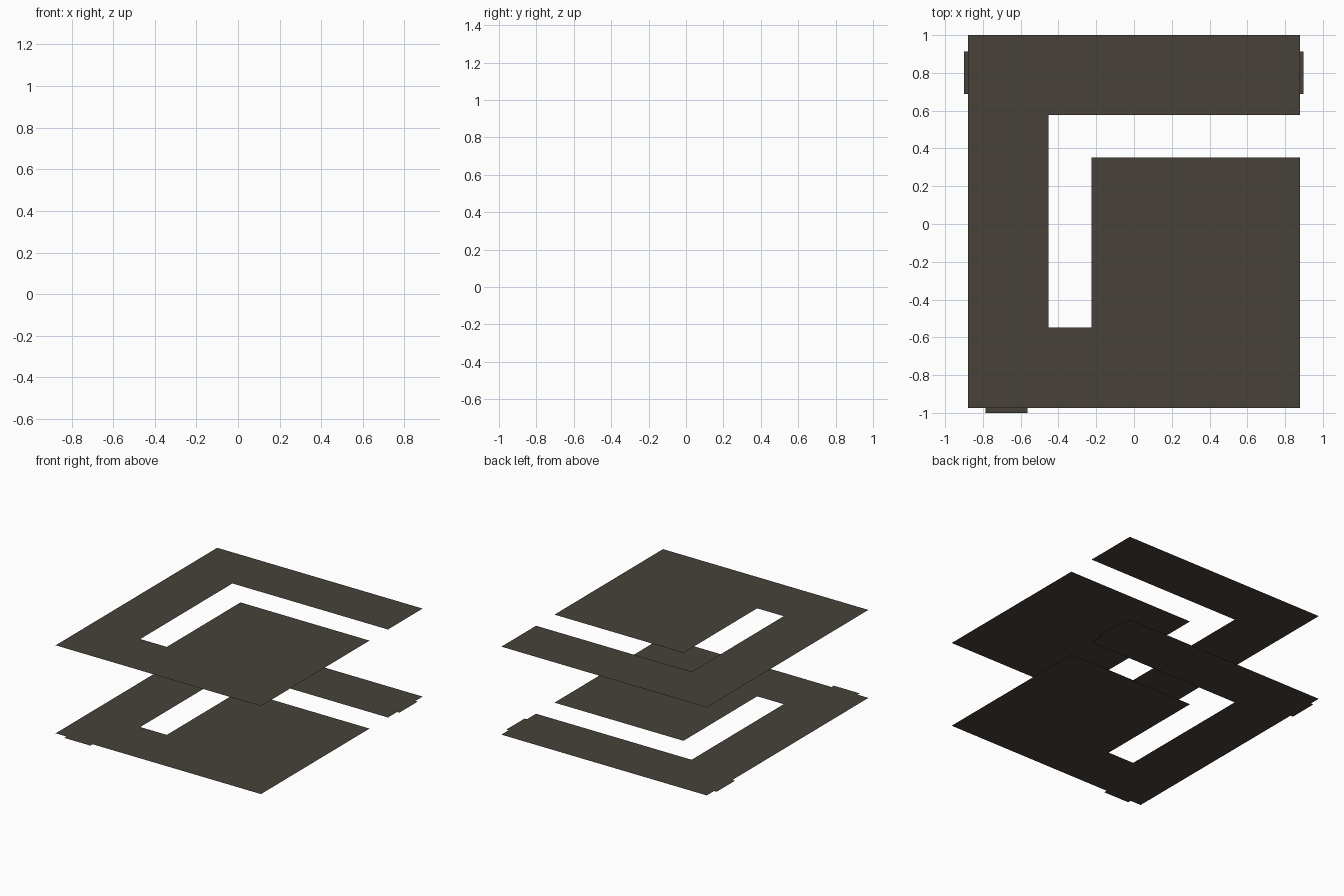
import bpy

if "Cube" in bpy.data.objects:
    bpy.data.objects.remove(bpy.data.objects["Cube"])

HEIGHT = 0.68

# Single flat colour for the whole model
dark = bpy.data.materials.new("dark_warm_grey")
dark.diffuse_color = (0.063, 0.053, 0.042, 1.0)
dark.use_nodes = True
dark.node_tree.nodes["Principled BSDF"].inputs["Base Color"].default_value = dark.diffuse_color


def sheet(name, points, z):
    """Zero-thickness flat plate from a counter-clockwise outline."""
    mesh = bpy.data.meshes.new(name)
    mesh.from_pydata([(x, y, z) for x, y in points], [], [range(len(points))])
    mesh.materials.append(dark)
    obj = bpy.data.objects.new(name, mesh)
    bpy.context.collection.objects.link(obj)
    return obj


def rect(x0, x1, y0, y1):
    return [(x0, y0), (x1, y0), (x1, y1), (x0, y1)]


# Plate outline: square with an L-shaped slot open on the right
W, BACK, FRONT = 0.878, 1.0, -0.973
outline = [
    (-W, FRONT), (W, FRONT), (W, 0.352), (-0.225, 0.352),
    (-0.225, -0.548), (-0.452, -0.548), (-0.452, 0.577),
    (W, 0.577), (W, BACK), (-W, BACK),
]
sheet("bottom_plate", outline, 0.0)
sheet("top_plate", outline, HEIGHT)

# Small tabs on the edges of the bottom plate
sheet("left_tab", rect(-0.90, -W, 0.688, 0.912), 0.0)
sheet("right_tab", rect(W, 0.898, 0.688, 0.912), 0.0)
sheet("front_tab", rect(-0.785, -0.563, -1.0, FRONT), 0.0)
